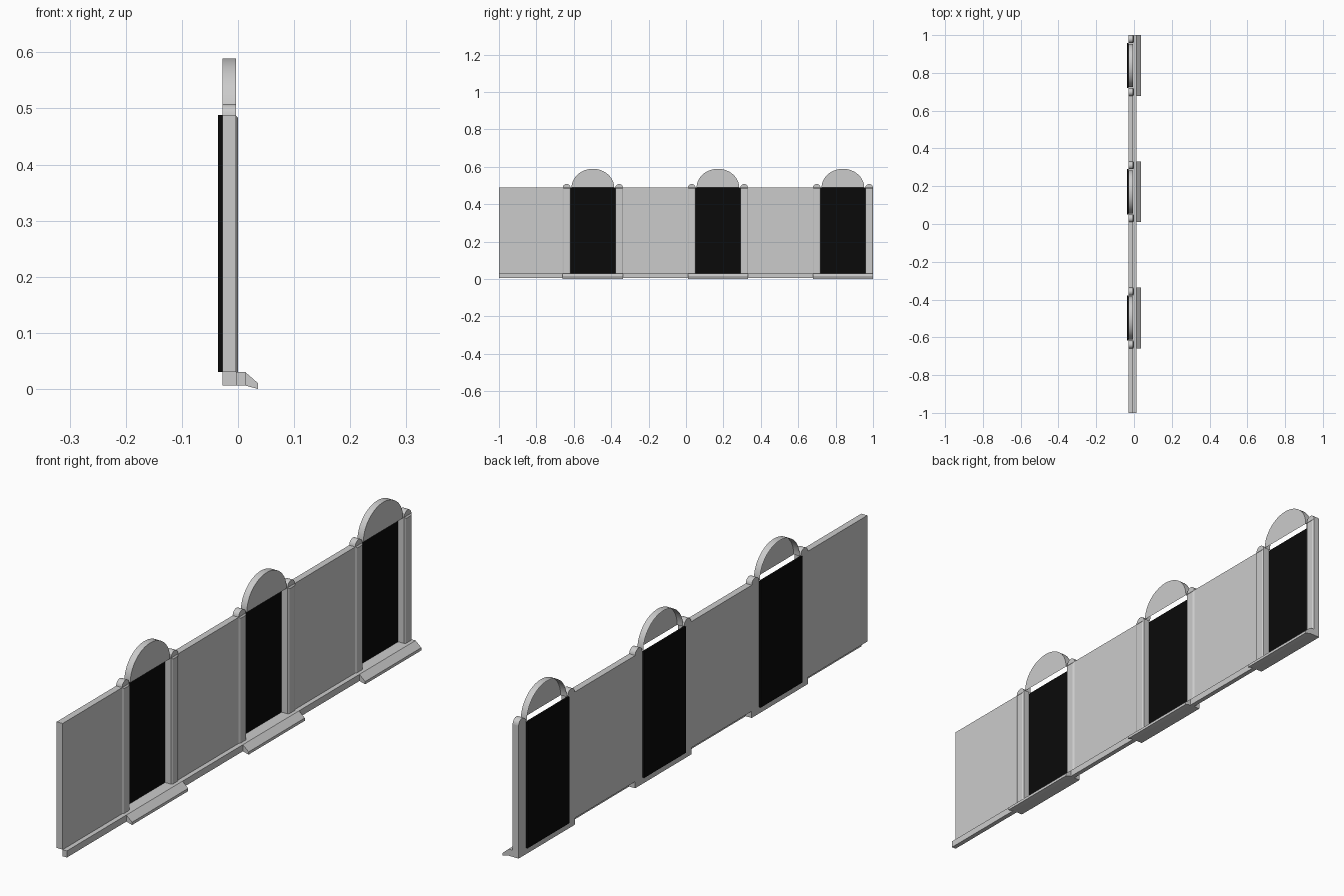
import bpy, bmesh, math

if "Cube" in bpy.data.objects:
    bpy.data.objects.remove(bpy.data.objects["Cube"])

CENTRES = (-0.498, 0.1705, 0.839)
HALF = 0.161            # half width of a window bay
BACK, FRONT = -0.028, -0.004
TOP, LEDGE = 0.488, 0.03

black = bpy.data.materials.new("black")
black.diffuse_color = (0.003, 0.003, 0.003, 1)
black.use_nodes = True
black.node_tree.nodes["Principled BSDF"].inputs["Base Color"].default_value = black.diffuse_color


def finish(name, bm, smooth=False):
    bmesh.ops.recalc_face_normals(bm, faces=bm.faces)
    me = bpy.data.meshes.new(name)
    bm.to_mesh(me)
    bm.free()
    ob = bpy.data.objects.new(name, me)
    bpy.context.collection.objects.link(ob)
    if smooth:
        bpy.ops.object.select_all(action='DESELECT')
        ob.select_set(True)
        bpy.context.view_layer.objects.active = ob
        bpy.ops.object.shade_smooth_by_angle(angle=math.radians(35))
    return ob


def prism(name, points, offset, smooth=False, shell=False):
    """Extrude a closed outline; shell drops the first cap and the flat underside."""
    bm = bmesh.new()
    base = bm.faces.new([bm.verts.new(p) for p in points])
    bmesh.ops.extrude_face_region(bm, geom=[base], use_keep_orig=True)
    moved = list(bm.verts)[len(points):]
    bmesh.ops.translate(bm, verts=moved, vec=offset)
    if shell:
        under = [f for f in bm.faces
                 if all(abs(v.co.z - points[0][2]) < 1e-5 for v in f.verts)]
        bmesh.ops.delete(bm, geom=under + [base], context='FACES')
    return finish(name, bm, smooth)


def box(name, x0, x1, y0, y1, z0, z1):
    return prism(name, [(x0, y0, z0), (x1, y0, z0), (x1, y1, z0), (x0, y1, z0)],
                 (0, 0, z1 - z0))


def arch(name, cy, width, height, segments, shell=False):
    pts = [(BACK, cy + width * math.cos(math.pi * i / segments),
            TOP + height * math.sin(math.pi * i / segments))
           for i in range(segments + 1)]
    return prism(name, pts, (FRONT - BACK, 0, 0), True, shell)


def pillar(name, cy):
    # Square post whose front face is chamfered at the sides and top
    w, c = 0.0205, 0.006
    ob = box(name, BACK, FRONT, cy - w, cy + w, LEDGE, TOP)
    bm = bmesh.new()
    bm.from_mesh(ob.data)
    face = max(bm.faces, key=lambda f: f.calc_center_median().x)
    new = bmesh.ops.extrude_discrete_faces(bm, faces=[face])["faces"][0]
    for v in new.verts:
        v.co.x = 0.0
        v.co.y += c if v.co.y < cy else -c
        if v.co.z > 0.2:
            v.co.z -= 0.005
    bm.to_mesh(ob.data)
    bm.free()


# Wall stretches between the window bays
start = -1.0
for cy in CENTRES:
    box("wall", BACK, FRONT, start, cy - HALF, LEDGE, TOP)
    start = cy + HALF

# Continuous ledge along the bottom front
box("base_ledge", FRONT, 0.013, -1, 1, 0.006, LEDGE)

for cy in CENTRES:
    # Base block and sloping sill
    box("bay_base", BACK, FRONT, cy - HALF, cy + HALF, 0.006, LEDGE)
    y = cy - HALF
    prism("sill", [(0.013, y, LEDGE), (0.036, y, 0.010), (0.036, y, 0), (0.013, y, 0.006)],
          (0, 2 * HALF, 0))
    # Dark window pane set at the back
    pane = box("window_pane", -0.036, BACK, cy - 0.12, cy + 0.12, LEDGE, TOP)
    pane.data.materials.append(black)
    # Hollow half-round head, open at the back
    arch("window_arch", cy, 0.114, 0.101, 32, shell=True)
    # Pillars with rounded caps
    for side in (-1, 1):
        py = cy + side * 0.1405
        pillar("pillar", py)
        arch("pillar_cap", py, 0.0205, 0.02, 12)
